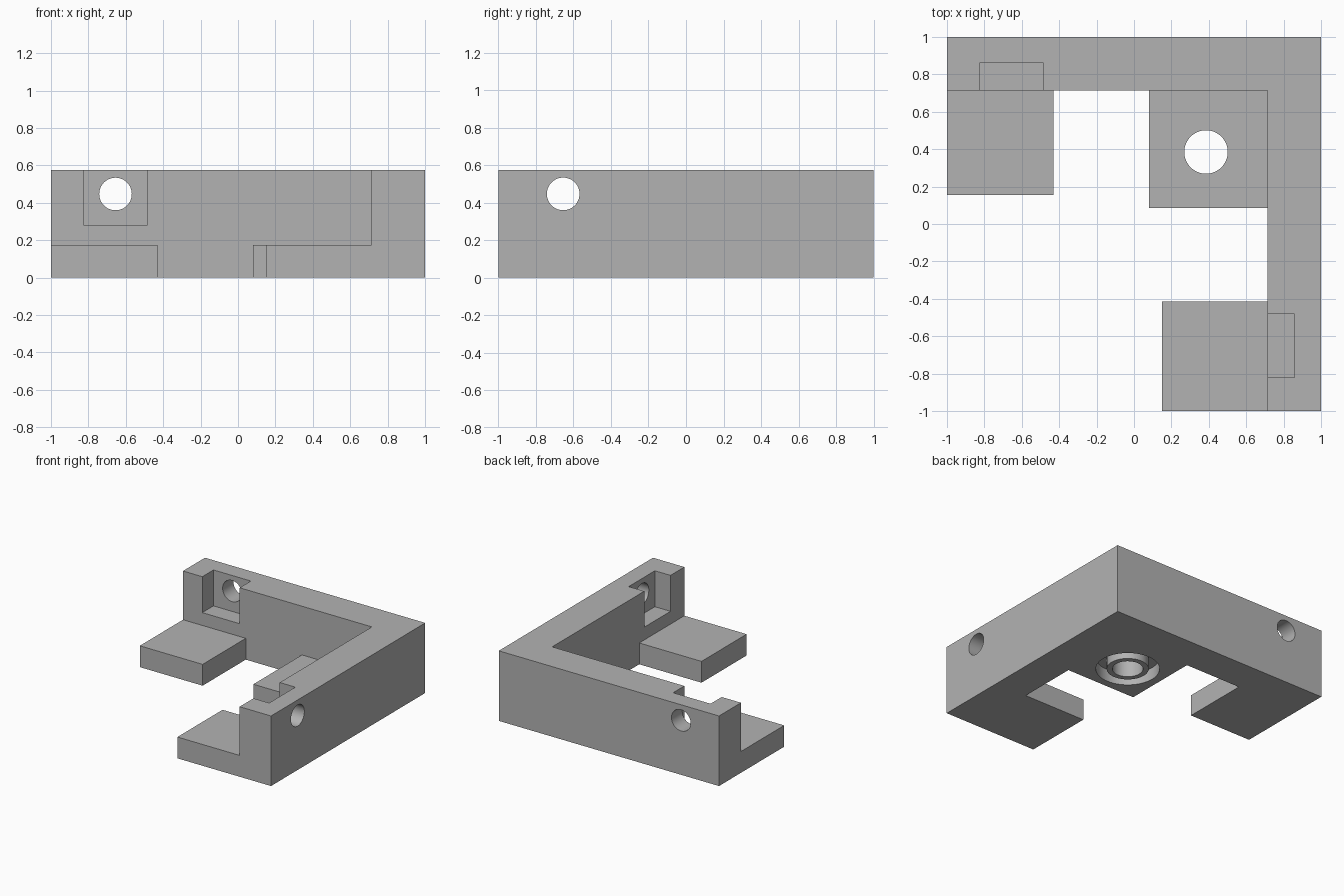
import bpy
import bmesh
import math
from mathutils import Matrix, Vector

cube = bpy.data.objects.get("Cube")
if cube:
    bpy.data.objects.remove(cube, do_unlink=True)

EDGE = 0.715      # inner face of both walls
HEIGHT = 0.575
BASE = 0.175      # tab thickness

grey = bpy.data.materials.new("plain grey")
grey.use_nodes = True
grey.diffuse_color = (0.45, 0.45, 0.45, 1)
grey.node_tree.nodes["Principled BSDF"].inputs["Base Color"].default_value = (0.45, 0.45, 0.45, 1)


def finish(name, bm):
    bmesh.ops.recalc_face_normals(bm, faces=bm.faces)
    mesh = bpy.data.meshes.new(name)
    bm.to_mesh(mesh)
    bm.free()
    mesh.materials.append(grey)
    obj = bpy.data.objects.new(name, mesh)
    bpy.context.collection.objects.link(obj)
    return obj


def prism(name, outline, z0, z1):
    bm = bmesh.new()
    face = bm.faces.new([bm.verts.new((x, y, z0)) for x, y in outline])
    top = bmesh.ops.extrude_face_region(bm, geom=[face])["geom"]
    verts = [v for v in top if isinstance(v, bmesh.types.BMVert)]
    bmesh.ops.translate(bm, verts=verts, vec=(0, 0, z1 - z0))
    return finish(name, bm)


def box(name, x0, x1, y0, y1, z0, z1):
    return prism(name, [(x0, y0), (x1, y0), (x1, y1), (x0, y1)], z0, z1)


def rod(name, radius, start, end):
    start, end = Vector(start), Vector(end)
    axis = end - start
    turn = axis.to_track_quat("Z", "Y").to_matrix().to_4x4()
    bm = bmesh.new()
    bmesh.ops.create_cone(bm, cap_ends=True, segments=64, radius1=radius, radius2=radius,
                          depth=axis.length,
                          matrix=Matrix.Translation((start + end) / 2) @ turn)
    return finish(name, bm)


# L-shaped wall
body = prism("corner_bracket", [(-1, 1), (-1, EDGE), (EDGE, EDGE), (EDGE, -1), (1, -1), (1, 1)],
             0, HEIGHT)


def combine(tool, operation):
    tool.hide_render = True
    mod = body.modifiers.new(tool.name, "BOOLEAN")
    mod.operation = operation
    mod.solver = "EXACT"
    mod.object = tool
    bpy.context.view_layer.objects.active = body
    bpy.ops.object.modifier_apply(modifier=mod.name)
    bpy.data.objects.remove(tool, do_unlink=True)


# Three tabs at the foot of the walls
inside = EDGE + 0.1
combine(box("left_tab", -1, -0.43, 0.155, inside, 0, BASE), "UNION")
combine(box("corner_tab", 0.08, inside, 0.085, inside, 0, BASE), "UNION")
combine(box("front_tab", 0.15, inside, -1, -0.415, 0, BASE), "UNION")

# Open-topped pockets in the inner faces
combine(box("back_pocket", -0.825, -0.485, EDGE - 0.1, 0.86, 0.28, 0.8), "DIFFERENCE")
combine(box("side_pocket", EDGE - 0.1, 0.857, -0.82, -0.48, 0.28, 0.8), "DIFFERENCE")

# Screw holes through the walls
combine(rod("back_hole", 0.087, (-0.655, 0.8, 0.447), (-0.655, 1.1, 0.447)), "DIFFERENCE")
combine(rod("side_hole", 0.087, (0.8, -0.655, 0.447), (1.1, -0.655, 0.447)), "DIFFERENCE")

# Ring groove under the corner tab, around a bored boss
c = 0.385
combine(rod("groove", 0.24, (c, c, -0.1), (c, c, 0.1)), "DIFFERENCE")
combine(rod("boss", 0.158, (c, c, 0), (c, c, 0.14)), "UNION")
combine(rod("bore", 0.116, (c, c, -0.1), (c, c, 0.3)), "DIFFERENCE")

# Smooth bores, sharp edges
bpy.ops.object.select_all(action="DESELECT")
body.select_set(True)
bpy.context.view_layer.objects.active = body
bpy.ops.object.shade_smooth_by_angle(angle=math.radians(30))
